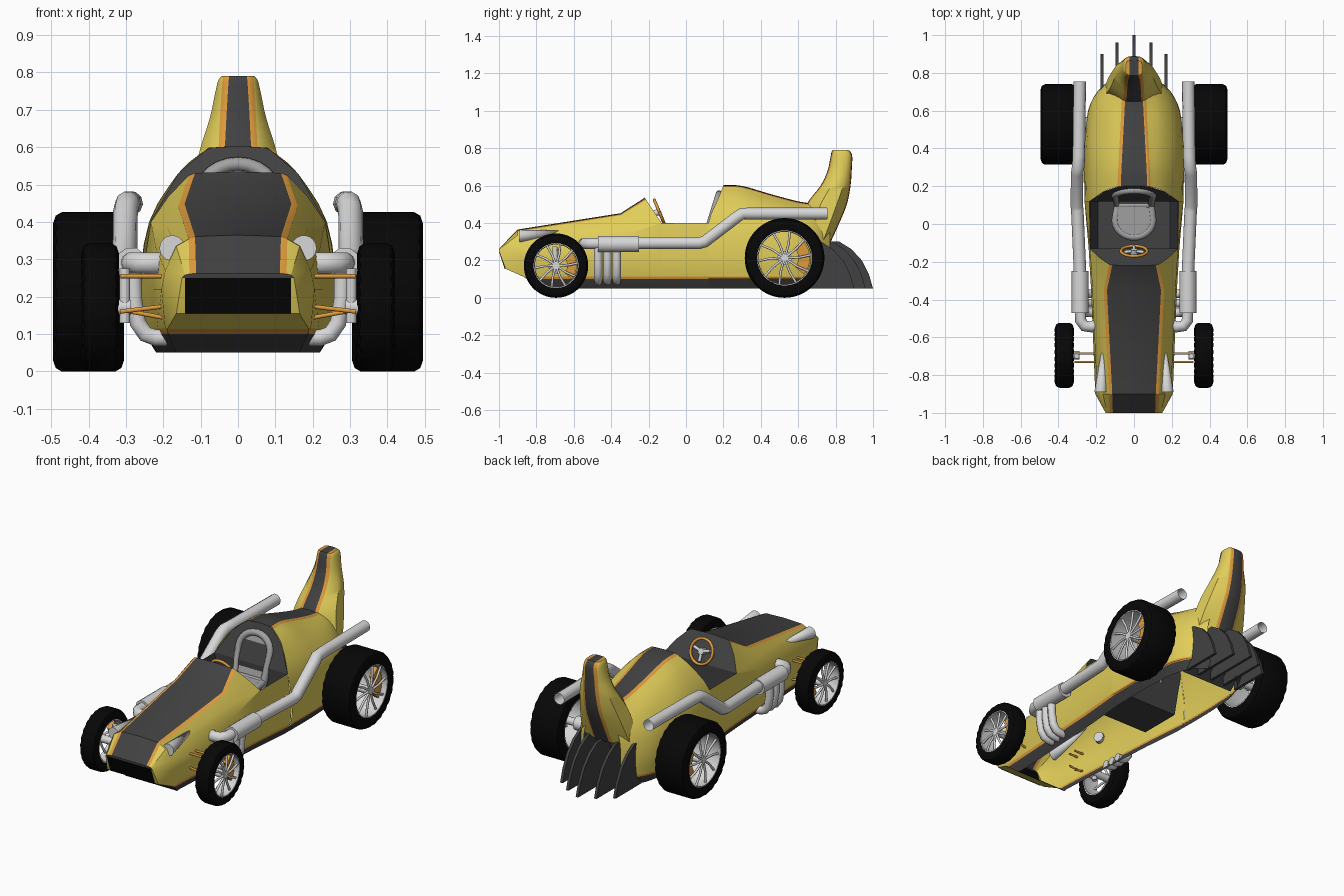
import bpy, bmesh, math
from mathutils import Vector as V

if "Cube" in bpy.data.objects:
    bpy.data.objects.remove(bpy.data.objects["Cube"])

def material(name, r, g, b):
    m = bpy.data.materials.new(name)
    m.diffuse_color = (r, g, b, 1)
    m.use_nodes = True
    m.node_tree.nodes["Principled BSDF"].inputs["Base Color"].default_value = m.diffuse_color
    return m

YEL = material("yellow paint", .75, .61, .1)
DARK = material("dark grey", .053, .053, .055)
ORA = material("orange trim", .74, .33, .045)
GREY = material("light grey metal", .68, .68, .68)
SEAT = material("seat grey", .36, .36, .36)
BLK = material("tyre black", .002, .002, .002)

def finish(name, me, mats, mirror=False, angle=35):
    """Clean a mesh, shade it and link it, optionally mirrored over x."""
    bm = bmesh.new()
    bm.from_mesh(me)
    bmesh.ops.remove_doubles(bm, verts=bm.verts, dist=.0004)
    bmesh.ops.recalc_face_normals(bm, faces=bm.faces)
    bm.to_mesh(me)
    bm.free()
    me.polygons.foreach_set("use_smooth", [True] * len(me.polygons))
    me.set_sharp_from_angle(angle=math.radians(angle))
    for m in mats:
        me.materials.append(m)
    ob = bpy.data.objects.new(name, me)
    bpy.context.collection.objects.link(ob)
    if mirror:
        md = ob.modifiers.new("mirror", 'MIRROR')
        md.merge_threshold = .0005
    return ob

def catmull(p, n):
    if n == 1:
        return list(p)
    q = [2 * p[0] - p[1]] + list(p) + [2 * p[-1] - p[-2]]
    out = []
    for i in range(1, len(q) - 2):
        a, b, c, d = q[i - 1:i + 3]
        for k in range(n):
            t = k / n
            out.append(.5 * (2 * b + (c - a) * t + (2 * a - 5 * b + 4 * c - d) * t * t
                             + (3 * b - a - 3 * c + d) * t ** 3))
    return out + [p[-1]]

def loft(name, rows, mats, rule, n=1, m=1, angle=35):
    """Mirrored surface through rows of points; rule(row, column) picks the colour."""
    rows = [[V(p) for p in r] for r in rows]
    rows = list(zip(*[catmull(c, n) for c in zip(*rows)]))
    rows = [catmull(r, m) for r in rows]
    w = len(rows[0])
    faces, idx = [], []
    for r in range(len(rows) - 1):
        for c in range(w - 1):
            faces.append((r * w + c, r * w + c + 1, (r + 1) * w + c + 1, (r + 1) * w + c))
            idx.append(rule(r // n, c // m))
    me = bpy.data.meshes.new(name)
    me.from_pydata([p for r in rows for p in r], [], faces)
    me.polygons.foreach_set("material_index", idx)
    return finish(name, me, mats, True, angle)

def to_centre(row, x=0):
    return [(min(p[0], x), p[1], p[2]) for p in row]

def pipe(name, paths, r, mat, mirror=True, caps=True):
    cu = bpy.data.curves.new(name, 'CURVE')
    cu.dimensions = '3D'
    cu.bevel_depth, cu.bevel_resolution, cu.use_fill_caps = r, 3, caps
    for path in paths:
        s = cu.splines.new('POLY')
        s.points.add(len(path) - 1)
        for q, p in zip(s.points, path):
            q.co = (*p, 1)
    tmp = bpy.data.objects.new(name + " guide", cu)
    bpy.context.collection.objects.link(tmp)
    dg = bpy.context.evaluated_depsgraph_get()
    me = bpy.data.meshes.new_from_object(tmp.evaluated_get(dg))
    bpy.data.objects.remove(tmp)
    me.materials.clear()
    return finish(name, me, [mat], mirror, 50)

def lathe(name, prof, cy, cz, mat, seg=48, a0=0, a1=360, tread=0):
    """Spin (x, radius) points about the wheel axis."""
    full = a1 - a0 == 360
    n, w = seg + (0 if full else 1), len(prof)
    mid = sum(p[0] for p in prof) / w
    vs, fs = [], []
    for i in range(n):
        a = math.radians(a0 + (a1 - a0) * i / seg)
        for x, r in prof:
            if tread and i % 4 < 2 and r > tread:      # notched shoulders
                x += .003 if x < mid else -.003
            vs.append((x, cy + r * math.cos(a), cz + r * math.sin(a)))
    for i in range(seg):
        j = (i + 1) % n
        fs += [(i * w + k, i * w + k + 1, j * w + k + 1, j * w + k) for k in range(w - 1)]
    if not full:
        fs += [tuple(range(w - 1)), tuple(range(seg * w, seg * w + w - 1))]
    me = bpy.data.meshes.new(name)
    me.from_pydata(vs, [], fs)
    return finish(name, me, [mat], True)

def plate(name, outline, depth, mat, mirror=False):
    """Solid from an outline and an extrusion vector."""
    n = len(outline)
    vs = [V(p) for p in outline] + [V(p) + V(depth) for p in outline]
    fs = [tuple(range(n)), tuple(range(n, 2 * n))]
    fs += [(i, (i + 1) % n, n + (i + 1) % n, n + i) for i in range(n)]
    me = bpy.data.meshes.new(name)
    me.from_pydata(vs, [], fs)
    return finish(name, me, [mat], mirror)

# Body cross-section: centre, stripe, trim, shoulder, lip, widest, sill trim, skirt
def section(y, z0, d, ux, uz, lx, lz, wx, s=0, chin=0):
    pts = [(0, z0), (d, z0 - .004), (d + .017, z0 - .011), (ux, uz), (lx, lz),
           (wx, .22), (wx - .01, .115), (wx - .015, .1), (wx - .045, .05)]
    return [(x, y + s * max(0, z - lz) + (chin if z < .2 else 0), z) for x, z in pts]

PAINT = [YEL, DARK, ORA]
COLS = [1, 2, 0, 0, 0, 0, 2, 1]
nose = [(0, -1, .262), (.112, -1, .262), (.13, -1, .261), (.142, -1, .258), (.15, -1, .25),
        (.165, -.965, .155), (.19, -.87, .113), (.187, -.85, .1), (.165, -.79, .05)]
cowl = section(-.13, .535, .115, .185, .47, .233, .40, .24, -.67)
back = section(.12, .603, .07, .16, .53, .235, .40, .262, .4)

# Hood, cockpit sides, rear body
loft("hood", [nose, section(-.9, .365, .115, .165, .335, .195, .27, .205, 0, .13),
              section(-.35, .452, .143, .19, .385, .22, .33, .227), cowl],
     PAINT, lambda r, c: COLS[c], angle=25)
loft("cockpit_sides", [cowl[4:], back[4:]], PAINT, lambda r, c: COLS[c + 4])
loft("rear_body", [back, section(.3, .598, .066, .158, .525, .238, .40, .264),
                   section(.45, .555, .058, .158, .487, .235, .38, .26),
                   section(.6, .515, .05, .15, .455, .22, .35, .243),
                   section(.7, .50, .045, .125, .43, .175, .34, .195),
                   section(.77, .47, .04, .08, .40, .11, .33, .12)],
     PAINT, lambda r, c: COLS[c], 3, 3)

# Nose front: black grille, chin and trim
loft("nose_front", [nose, to_centre(nose)], PAINT, lambda r, c: 1 if c < 4 else [0, 0, 2, 1][c - 4])
plate("grille", [(-.142, -1.0, .25), (.142, -1.0, .25), (.142, -.968, .155), (-.142, -.968, .155)],
      (0, .006, .002), BLK).location.y = -.001

# Cockpit tub and bulkheads
loft("dashboard", [cowl[:5], to_centre(cowl[:5])], [DARK], lambda r, c: 0)
loft("bulkhead", [back[:5], to_centre(back[:5])], [DARK], lambda r, c: 0)
tub = [[(.234, y, .4), (.19, y, .14), (0, y, .14)] for y in (-.13, .12)]
loft("cockpit_tub", [to_centre(tub[0])] + tub + [to_centre(tub[1])], [DARK], lambda r, c: 0)

# Tail fin lofted upwards
fin = []
for z, yf, yb, hw, d in [(.29, .6, .77, .165, .045), (.4, .62, .82, .148, .043),
                         (.5, .645, .86, .125, .04), (.6, .72, .88, .1, .035),
                         (.68, .757, .886, .075, .031), (.75, .772, .889, .06, .027),
                         (.778, .778, .882, .053, .025), (.79, .785, .868, .044, .024)]:
    L = yb - yf
    fin.append([(0, yf, z), (d, yf + .002, z), (d + .017, yf + .01, z), (hw, yf + .35 * L, z),
                (hw * .93, yf + .75 * L, z), (d + .017, yb - .01, z), (d, yb - .002, z), (0, yb, z)])
loft("tail_fin", fin, PAINT, lambda r, c: [1, 2, 0, 0, 0, 2, 1][c], 4, angle=50)
top = fin[-1]
loft("tail_fin_top", [top, to_centre(top, .041), to_centre(top, .024), to_centre(top)],
     PAINT, lambda r, c: [0, 2, 1][r])

# Rear diffuser fins and panel
for x, e in ((0, 1.0), (.09, .96), (.17, .9)):
    pr = [(.66, .05), (e, .05), (e - .022, .125), (e - .06, .2), (e - .115, .26), (e - .18, .3), (.68, .3)]
    plate("diffuser_fin", [(x - .008, y, z) for y, z in pr], (.016, 0, 0), DARK, x > 0)
loft("diffuser_panel", [[(.17, y, z), (0, y, z)] for y, z in ((.62, .06), (.68, .11), (.72, .3))],
     [DARK], lambda r, c: 0)

# Seat: backrest and cushion with padded rims
def seat_part(name, h, origin, tilt):
    arc = [(.1 * math.cos(math.radians(a)), h - .09 + .09 * math.sin(math.radians(a)))
           for a in range(0, 181, 15)]
    out = [(.09, 0)] + arc + [(-.09, 0)]
    c, s = math.cos(tilt), math.sin(tilt)
    pts = [V(origin) + V((x, s * t, c * t)) for x, t in out]
    nrm = V((0, c, -s)) * .014
    plate(name, pts, nrm, SEAT)
    pipe(name + "_rim", [pts + pts[:1]], .019, SEAT, False)

seat_part("seat_back", .28, (0, .095, .288), .3)
seat_part("seat_cushion", .17, (0, .1, .32), -1.6)

# Steering wheel
sc, up = V((0, -.143, .46)), V((0, -.055, .13)).normalized()
def on_ring(a, r):
    return sc + V((1, 0, 0)) * r * math.cos(a) + up * r * math.sin(a)
pipe("steering_wheel", [[on_ring(k * math.pi / 16, .069) for k in range(33)]], .008, ORA, False)
pipe("steering_spokes", [[sc, on_ring(math.radians(a), .055)] for a in (15, 165, 270)], .009, GREY, False)
pipe("steering_hub", [[sc + V((0, .008, .004)), sc - V((0, .05, .02))]], .018, GREY, False)

# Wheels
def wheel(tag, cy, R, x0, x1, rim):
    h = .022
    lathe(tag + "_tyre", [(x0 + .004, rim), (x0, rim + .02), (x0, R - .03), (x0 + .007, R - .009),
          (x0 + h, R), (x1 - h, R), (x1 - .007, R - .009), (x1, R - .03), (x1, rim + .02),
          (x1 - .004, rim), (x0 + .004, rim)], cy, R, BLK, 96, tread=R - .035)
    lathe(tag + "_rim", [(x0 + .005, rim), (x0 + .005, rim - .007), (x0 + .02, rim - .003),
          (x1 - .02, rim - .003), (x1 - .005, rim - .005), (x1 - .005, rim)], cy, R, GREY)
    xs, paths = x1 - .022, []
    for k in range(10):
        a = k * math.pi / 5
        paths.append([(xs + dx, cy + f * rim * math.cos(a + b), R + f * rim * math.sin(a + b))
                      for f, b, dx in ((.1, 0, .006), (.55, .04, .004), (.98, .12, 0))])
    pipe(tag + "_spokes", paths, .0065, GREY)
    pipe(tag + "_hub", [[(x0 - .03, cy, R), (xs + .012, cy, R)]], .022, GREY)
    xc, a, b = x1 - .06, rim * .5, rim * .92
    lathe(tag + "_caliper", [(xc, a), (xc, b), (xc + .025, b), (xc + .025, a), (xc, a)],
          cy, R, ORA, 12, -40, 44)

wheel("front_wheel", -.695, .172, .318, .42, .12)
wheel("rear_wheel", .527, .213, .305, .495, .147)
pipe("rear_axle", [[(.2, .527, .213), (.33, .527, .213)]], .04, GREY)

# Front suspension arms and uprights
pipe("suspension_arms", [[(.15, y, z), (.315, y, zz)] for y, z, zz in
     ((-.73, .255, .255), (-.685, .255, .255), (-.73, .18, .16), (-.685, .135, .165))], .006, ORA)
pipe("front_upright", [[(.303, -.7, .13), (.303, -.7, .275)]], .014, GREY)

# Headlamp cones
a, b = V((.176, -.89, .33)), V((.158, -.59, .358))
cone = [a + V((.034 * math.cos(k * math.pi / 12), 0, .034 * math.sin(k * math.pi / 12)))
        for k in range(24)]
me = bpy.data.meshes.new("headlamp")
me.from_pydata(cone + [b], [], [(k, (k + 1) % 24, 24) for k in range(24)] + [tuple(range(24))])
finish("headlamp", me, [GREY], True)

# Side exhausts
pipe("exhaust_front", [[(.19, -.53, .29), (.225, -.545, .29), (.262, -.54, .29), (.283, -.51, .29),
                        (.285, -.44, .29)]], .03, GREY)
pipe("muffler", [[(.285, -.47, .287), (.285, -.25, .287)]], .045, GREY)
pipe("exhaust_pipe", [[(.285, -.27, .292), (.3, .07, .292), (.303, .1, .3), (.301, .27, .43),
                       (.296, .3, .45), (.292, .36, .45), (.287, .755, .45)]], .033, GREY, caps=False)
pipe("exhaust_headers", [[(.28, y, .27), (.278, y, .19), (.268, y, .13), (.248, y, .1),
                          (.22, y, .09), (.19, y, .09)] for y in (-.47, -.42, -.37)], .023, GREY)
